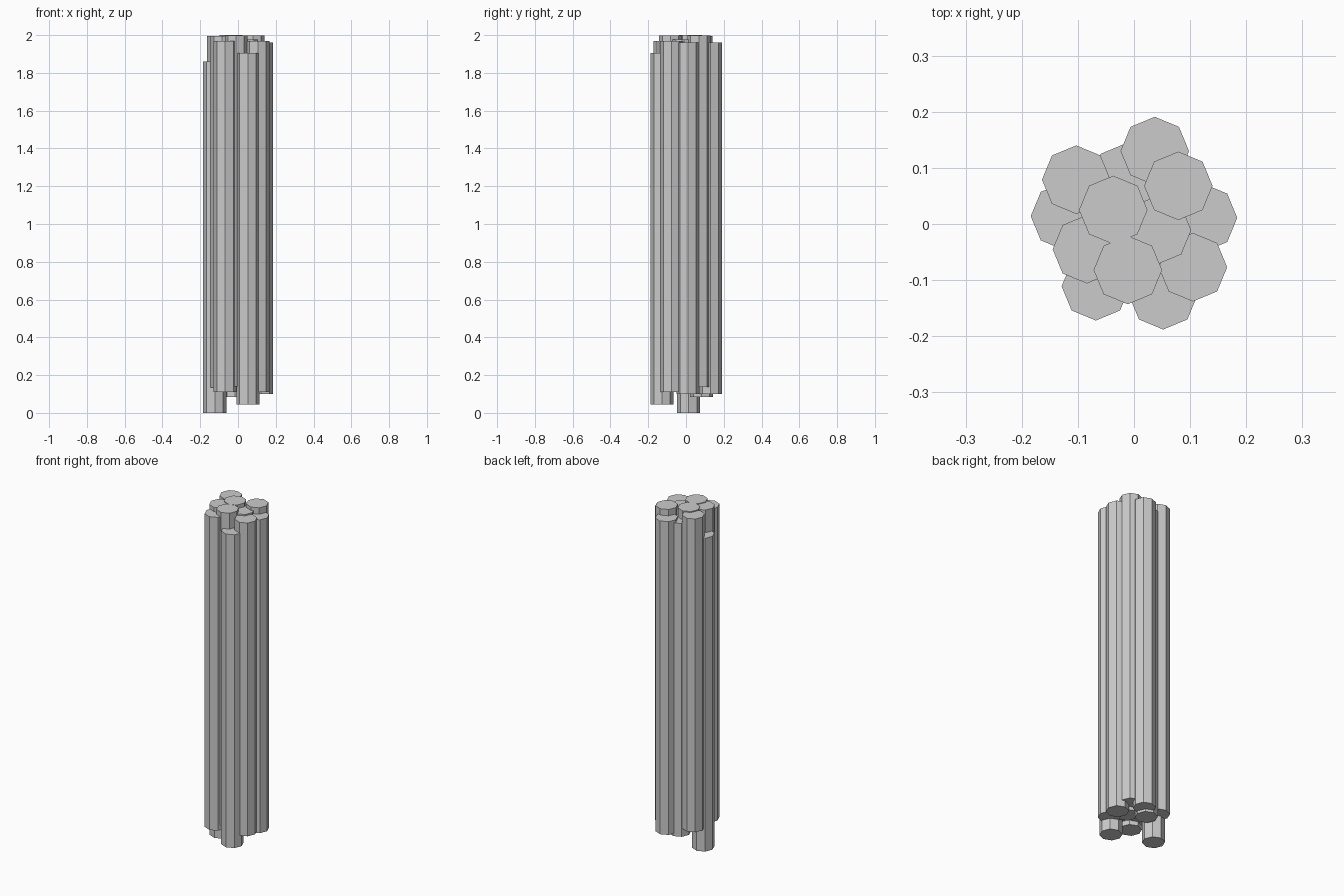
import bpy, math

RADIUS, LENGTH = 0.061, 1.86

# Each rod: centre x, centre y, height of its base
rods = [
    (-0.123, 0.014, 0.0), (0.052, -0.127, 0.045), (-0.068, -0.111, 0.11),
    (0.123, 0.011, 0.10), (0.105, -0.077, 0.11), (0.037, 0.130, 0.10),
    (-0.016, 0.082, 0.085), (0.041, -0.011, 0.118), (-0.084, -0.045, 0.135),
    (-0.103, 0.079, 0.134), (0.079, 0.068, 0.138), (-0.037, 0.025, 0.14),
    (-0.011, -0.082, 0.139),
]

# Bundle of identical octagonal rods, slid to uneven heights
for i, (x, y, base) in enumerate(rods, 1):
    bpy.ops.mesh.primitive_cylinder_add(vertices=8, radius=RADIUS, depth=LENGTH,
                                        location=(x, y, base + LENGTH / 2))
    bpy.context.object.name = f"rod_{i}"
